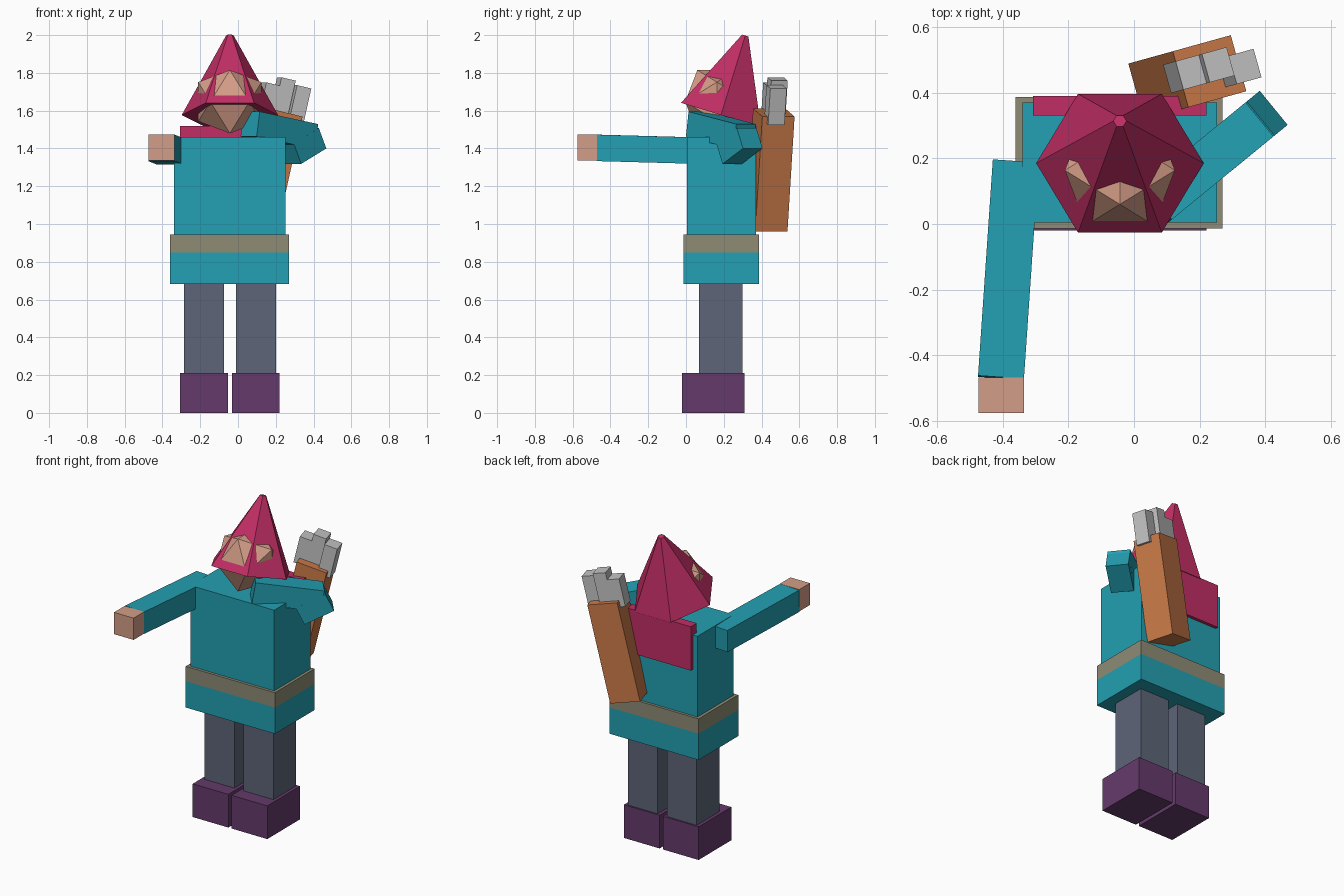
import bpy, bmesh
from math import radians
from mathutils import Matrix, Vector

old = bpy.data.objects.get("Cube")
if old:
    bpy.data.objects.remove(old, do_unlink=True)


def linear(c):
    c /= 255
    return c / 12.92 if c <= 0.04045 else ((c + 0.055) / 1.055) ** 2.4


def material(name, *rgb):
    m = bpy.data.materials.new(name)
    m.use_nodes = True
    colour = [linear(c) for c in rgb] + [1]
    m.diffuse_color = colour
    m.node_tree.nodes["Principled BSDF"].inputs["Base Color"].default_value = colour
    return m


teal = material("teal cloth", 35, 160, 178)
khaki = material("khaki belt", 142, 139, 117)
slate = material("slate trousers", 93, 101, 119)
purple = material("purple boots", 100, 58, 107)
magenta = material("magenta hood", 192, 46, 100)
skin = material("skin", 212, 157, 135)
leather = material("orange leather", 201, 121, 72)
grey = material("light grey", 194, 194, 194)


def finish(name, bm, mat, matrix):
    mesh = bpy.data.meshes.new(name)
    bm.transform(matrix)
    bmesh.ops.recalc_face_normals(bm, faces=bm.faces)
    bm.to_mesh(mesh)
    bm.free()
    mesh.materials.append(mat)
    obj = bpy.data.objects.new(name, mesh)
    bpy.context.collection.objects.link(obj)


def turn(z=0, y=0, x=0):
    return (Matrix.Rotation(radians(z), 4, "Z") @ Matrix.Rotation(radians(y), 4, "Y")
            @ Matrix.Rotation(radians(x), 4, "X"))


def box(name, mat, centre, size, rot=Matrix()):
    bm = bmesh.new()
    bmesh.ops.create_cube(bm, size=1)
    finish(name, bm, mat, Matrix.Translation(centre) @ rot @ Matrix.Diagonal((*size, 1)))


def span(name, mat, x, y, z):
    box(name, mat, [sum(r) / 2 for r in (x, y, z)], [r[1] - r[0] for r in (x, y, z)])


# Boots and legs
for side, x in (("right", -0.18), ("left", 0.095)):
    span(side + "_boot", purple, (x - 0.126, x + 0.126), (-0.02, 0.31), (0, 0.212))
    span(side + "_leg", slate, (x - 0.105, x + 0.105), (0.07, 0.30), (0.212, 0.685))

# Tunic, belt and shoulder cape
span("tunic_skirt", teal, (-0.36, 0.27), (-0.013, 0.387), (0.682, 0.85))
span("belt", khaki, (-0.36, 0.27), (-0.013, 0.387), (0.85, 0.945))
span("tunic_body", teal, (-0.34, 0.252), (0.005, 0.37), (0.945, 1.46))
span("cape", magenta, (-0.307, 0.22), (0.33, 0.39), (1.24, 1.52))

# Right arm stretched forward
start, end = Vector((-0.36, 0.19, 1.385)), Vector((-0.405, -0.468, 1.403))
reach = end - start
box("right_arm", teal, (start + end) / 2, (0.14, 0.14, reach.length),
    reach.to_track_quat("Z", "Y").to_matrix().to_4x4())
span("right_hand", skin, (-0.473, -0.335), (-0.575, -0.468), (1.335, 1.474))

# Left arm folded back
box("left_upper_arm", teal, (0.219, 0.185, 1.496), (0.405, 0.134, 0.134), turn(39.3, 9.4))
box("left_forearm", teal, (0.339, 0.283, 1.413), (0.19, 0.134, 0.119), turn(39.3, -25.5))

# Head poking through the hood
bm = bmesh.new()
bmesh.ops.create_icosphere(bm, subdivisions=1, radius=0.197)
finish("head", bm, skin, Matrix.Translation((-0.043, 0.1635, 1.6475)) @ turn(x=-31.7) @ turn(z=-90))

# Six-sided hood, tipped backwards
bm = bmesh.new()
bmesh.ops.create_cone(bm, cap_ends=True, segments=6, radius1=0.255, radius2=0.02, depth=0.44)
for v in bm.verts:
    v.co.z += 0.22
# A corner of the rim points to each side
corner = max(bm.verts, key=lambda v: v.co.xy.length).co
bm.transform(Matrix.Rotation(-Vector((1, 0)).angle_signed(corner.xy) * -1, 4, "Z"))
finish("hood", bm, magenta, Matrix.Translation((-0.043, 0.185, 1.577)) @ turn(x=-17))

# Quiver with arrows, leaning on the back
lean = turn(15.5, 13)
top = Vector((0.23, 0.465, 1.59))
length = 0.624
box("quiver", leather, top + lean @ Vector((0, 0, -length / 2)), (0.188, 0.177, length), lean)
for i, (x, y, rise) in enumerate(((-0.085, 0.012, 0.135), (-0.01, 0.012, 0.18), (0.075, -0.015, 0.157))):
    bottom = -0.04
    box(f"arrow_{i + 1}", grey, top + lean @ Vector((x, y, (rise + bottom) / 2)),
        (0.08, 0.09, rise - bottom), lean)
